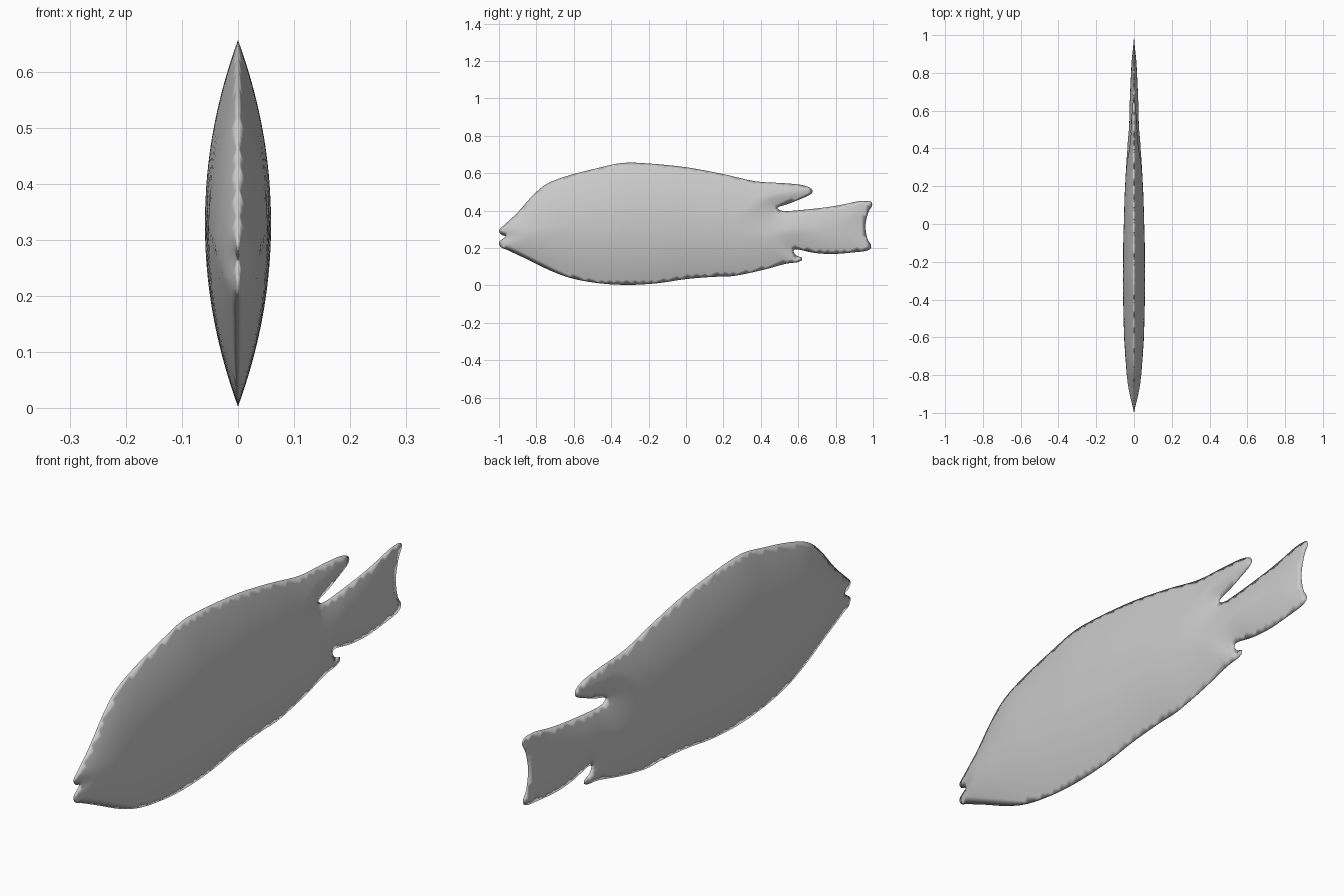
import bpy, bmesh
from mathutils import Vector
from mathutils.geometry import delaunay_2d_cdt, intersect_point_line

if "Cube" in bpy.data.objects:
    bpy.data.objects.remove(bpy.data.objects["Cube"])

# Side outline (y, z): upper lip, back, dorsal fin, tail, anal fin, belly, lower lip
OUTLINE = [(-.965, .262), (-.988, .272), (-1, .295), (-.97, .325), (-.9, .39), (-.82, .48),
           (-.74, .545), (-.62, .59), (-.47, .628), (-.34, .655), (-.2, .652), (0, .632),
           (.2, .595), (.37, .557), (.52, .547), (.62, .537), (.67, .517), (.67, .49),
           (.62, .465), (.55, .437), (.49, .416), (.52, .398), (.6, .402), (.75, .418),
           (.85, .435), (.92, .45), (.98, .451), (.996, .43), (.975, .39), (.96, .32),
           (.97, .25), (.992, .21), (.97, .187), (.9, .177), (.78, .168), (.68, .175),
           (.6, .192), (.575, .185), (.59, .16), (.625, .145), (.6, .125), (.53, .115),
           (.4, .08), (.25, .05), (.15, .046), (0, .034), (-.15, .012), (-.3, .003),
           (-.45, .01), (-.6, .035), (-.72, .077), (-.85, .14), (-.95, .187), (-.99, .205),
           (-1, .23), (-.988, .243)]

# Body half width and half height along the length: (y, width, height)
GIRTH = [(-1, .006, .05), (-.9, .026, .1), (-.8, .04, .18), (-.6, .053, .28), (-.35, .059, .325),
         (-.1, .057, .305), (.15, .05, .27), (.4, .037, .22), (.6, .026, .14), (.8, .016, .12),
         (1, .006, .13)]


def smooth_loop(points, steps):
    """Closed Catmull-Rom curve through the points."""
    pts = [Vector(p) for p in points]
    n, out = len(pts), []
    for i in range(n):
        a, b, c, d = (pts[(i + k) % n] for k in (-1, 0, 1, 2))
        for s in range(steps):
            t = s / steps
            out.append(.5 * (2 * b + (c - a) * t + (2 * a - 5 * b + 4 * c - d) * t * t
                             + (3 * b - a - 3 * c + d) * t ** 3))
    return out


def girth(y):
    for (y0, w0, h0), (y1, w1, h1) in zip(GIRTH, GIRTH[1:]):
        if y <= y1:
            t = max(0, (y - y0) / (y1 - y0))
            t = t if y0 > -.7 else t ** .9
            return w0 + (w1 - w0) * t, h0 + (h1 - h0) * t
    return GIRTH[-1][1:]


def inside(p, loop):
    hit = False
    for a, b in zip(loop, loop[1:] + loop[:1]):
        if (a.y > p.y) != (b.y > p.y) and p.x < a.x + (p.y - a.y) * (b.x - a.x) / (b.y - a.y):
            hit = not hit
    return hit


def edge_distance(p, loop):
    best = 9
    for a, b in zip(loop, loop[1:] + loop[:1]):
        if abs(a.x - p.x) < best + .05:
            q, t = intersect_point_line(p, a, b)
            q = a if t < 0 else b if t > 1 else q.to_2d()
            best = min(best, (p - q.to_2d()).length)
    return best


# Fill the outline with an even net of points
rim = smooth_loop(OUTLINE, 4)
points = list(rim)
step = .022
for i in range(int(2 / step) + 1):
    for j in range(int(.67 / step) + 1):
        p = Vector((-1 + i * step, (j + .5 * (i % 2)) * step))
        if inside(p, rim) and edge_distance(p, rim) > .009:
            points.append(p)
n = len(rim)
verts, _, faces, *_ = delaunay_2d_cdt(points, [], [list(range(n))], 1, 1e-5)

# Swell the net into two mirrored sides that meet at a sharp rim
bm = bmesh.new()
sides = {1: [], -1: []}
for v in verts:
    w, h = girth(v.x)
    d = edge_distance(v, rim)
    x = 0 if d < 1e-4 else w * (1 - (1 - min(d / h, 1)) ** 2)
    first = bm.verts.new((x, v.x, v.y))
    sides[1].append(first)
    sides[-1].append(first if x == 0 else bm.verts.new((-x, v.x, v.y)))
for f in faces:
    if any(sides[1][i] is not sides[-1][i] for i in f):
        bm.faces.new([sides[1][i] for i in f])
        bm.faces.new([sides[-1][i] for i in reversed(f)])
bmesh.ops.recalc_face_normals(bm, faces=bm.faces)
for f in bm.faces:
    f.smooth = True

mesh = bpy.data.meshes.new("fish_body")
bm.to_mesh(mesh)
bm.free()
fish = bpy.data.objects.new("fish_body", mesh)
bpy.context.collection.objects.link(fish)

# Plain light grey
grey = bpy.data.materials.new("light_grey")
grey.diffuse_color = (.6, .6, .6, 1)
grey.use_nodes = True
grey.node_tree.nodes["Principled BSDF"].inputs["Base Color"].default_value = grey.diffuse_color
mesh.materials.append(grey)
